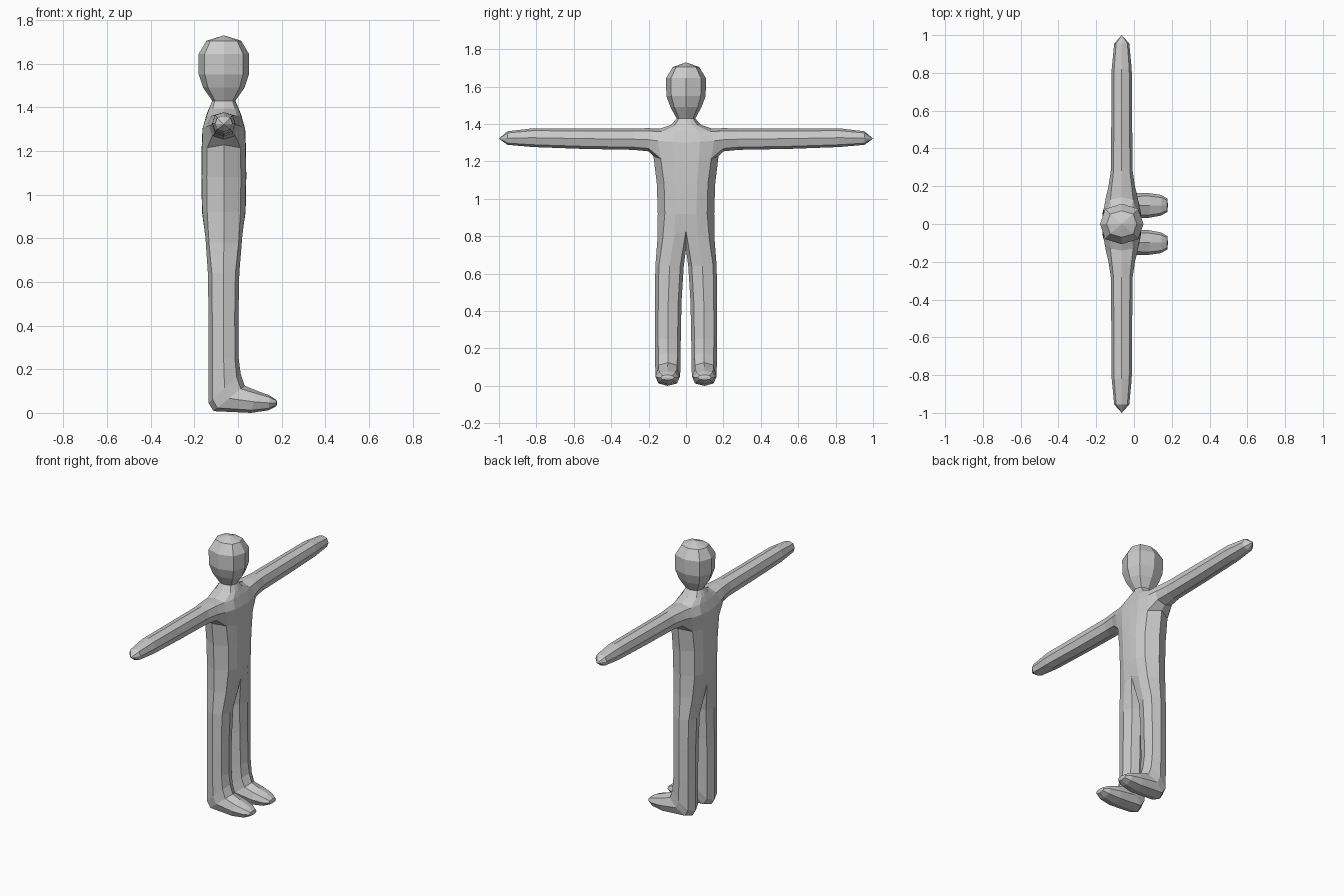
import bpy, bmesh
from mathutils import Vector

if "Cube" in bpy.data.objects:
    bpy.data.objects.remove(bpy.data.objects["Cube"])

CX = -0.065          # body axis in x (the figure faces +x)
bm = bmesh.new()


def vert(x, y, z):
    return bm.verts.new((x, y, z))


def bridge(a, b, closed):
    """Join two rings with quads, leaving out places marked None."""
    n = len(a)
    for i in range(n if closed else n - 1):
        j = (i + 1) % n
        quad = (a[i], a[j], b[j], b[i])
        if None not in quad:
            bm.faces.new(quad)


def fan(ring, tip, closed):
    n = len(ring)
    for i in range(n if closed else n - 1):
        bm.faces.new((ring[i], ring[(i + 1) % n], tip))


def body_ring(zc, d, w, zk=None, zs=None, kx=None, ky=None, flat=True, side=True):
    """Half ring: front centre, front mid, front corner, side, back corner, back mid, back centre."""
    zk = zc if zk is None else zk
    zs = zk if zs is None else zs
    kx = 0.76 * d if kx is None else kx
    ky = 0.75 * w if ky is None else ky
    mx = 0.98 * d if flat else (d + kx) / 2
    my, mz = ky / 2, (zc + zk) / 2
    front = [(d, 0, zc), (mx, my, mz), (kx, ky, zk)]
    ring = [vert(CX + x, y, z) for x, y, z in front]
    ring.append(vert(CX, w, zs) if side else None)
    ring += [vert(CX - x, y, z) for x, y, z in reversed(front)]
    return ring


def limb_ring(centre, u, v, k=0.75):
    """Eight-sided ring spanned by the half axes u and v."""
    pattern = [(1, 0), (k, k), (0, 1), (-k, k), (-1, 0), (-k, -k), (0, -1), (k, -k)]
    return [bm.verts.new(Vector(centre) + Vector(u) * a + Vector(v) * b) for a, b in pattern]


# Torso, neck and head as one stack of rings
hip = body_ring(0.83, 0.086, 0.153, zk=0.78, kx=0.068, ky=0.125)
belly = body_ring(0.92, 0.100, 0.151)
chest = body_ring(1.08, 0.103, 0.156)
armpit = body_ring(1.20, 0.102, 0.174, zk=1.215, zs=1.228, kx=0.076, ky=0.135)
shoulder = body_ring(1.30, 0.098, 0.16, zk=1.31, kx=0.082, ky=0.15, side=False)
collar = body_ring(1.365, 0.080, 0.14, zk=1.36, zs=1.375, kx=0.060, ky=0.13)
stack = [hip, belly, chest, armpit, shoulder, collar]
stack.append(body_ring(1.395, 0.068, 0.080))
for z, d, w in [(1.43, 0.053, 0.050), (1.49, 0.095, 0.083), (1.55, 0.115, 0.105),
                (1.645, 0.115, 0.107), (1.705, 0.080, 0.070)]:
    stack.append(body_ring(z, d, w, flat=False))
for lower, upper in zip(stack, stack[1:]):
    bridge(lower, upper, False)
fan(stack[-1], vert(CX, 0, 1.73), False)

# Arm, grown from the opening left in the shoulder
ring = [collar[3], collar[2], shoulder[2], armpit[2],
        armpit[3], armpit[4], shoulder[4], collar[4]]
for y, z, hx, hz in [(0.20, 1.316, 0.070, 0.062), (0.28, 1.319, 0.058, 0.057),
                     (0.55, 1.322, 0.055, 0.055), (0.82, 1.327, 0.053, 0.050),
                     (0.955, 1.325, 0.040, 0.036)]:
    nxt = limb_ring((CX, y, z), (0, 0, hz), (hx, 0, 0))
    bridge(ring, nxt, True)
    ring = nxt
fan(ring, vert(CX, 1.0, 1.322), True)

# Leg and foot: each ring runs from a front point to a back point
crotch = vert(CX, 0, 0.73)
ring = [hip[1], hip[2], hip[3], hip[4], hip[5], hip[6], crotch, hip[0]]
leg = [  # front x, front z, back x, back z, centre y, half width
    (0.006, 0.64, -0.138, 0.64, 0.088, 0.076),
    (0.002, 0.45, -0.135, 0.45, 0.095, 0.071),
    (0.003, 0.25, -0.135, 0.25, 0.097, 0.069),
    (0.012, 0.18, -0.135, 0.045, 0.097, 0.068),
    (0.030, 0.125, -0.112, 0.008, 0.097, 0.066),
    (0.085, 0.102, 0.060, 0.000, 0.098, 0.066),
    (0.145, 0.080, 0.140, 0.012, 0.099, 0.055),
]
for fx, fz, bx, bz, cy, hw in leg:
    half = ((fx - bx) / 2, 0, (fz - bz) / 2)
    nxt = limb_ring(((fx + bx) / 2, cy, (fz + bz) / 2), half, (0, hw, 0))
    bridge(ring, nxt, True)
    ring = nxt
toe = limb_ring((0.176, 0.099, 0.045), (0, 0, 0.014), (0, 0.036, 0))
bridge(ring, toe, True)
fan(toe, vert(0.18, 0.099, 0.045), True)

# Mirror to the other side and close the seam
bmesh.ops.mirror(bm, geom=bm.verts[:] + bm.edges[:] + bm.faces[:], axis='Y', merge_dist=0.0005)
bmesh.ops.remove_doubles(bm, verts=bm.verts[:], dist=0.0005)
bmesh.ops.recalc_face_normals(bm, faces=bm.faces[:])

mesh = bpy.data.meshes.new("human_body")
bm.to_mesh(mesh)
bm.free()
body = bpy.data.objects.new("human_body", mesh)
bpy.context.collection.objects.link(body)

grey = bpy.data.materials.new("plain_grey")
grey.diffuse_color = (0.6, 0.6, 0.6, 1)
grey.use_nodes = True
grey.node_tree.nodes["Principled BSDF"].inputs["Base Color"].default_value = grey.diffuse_color
mesh.materials.append(grey)
